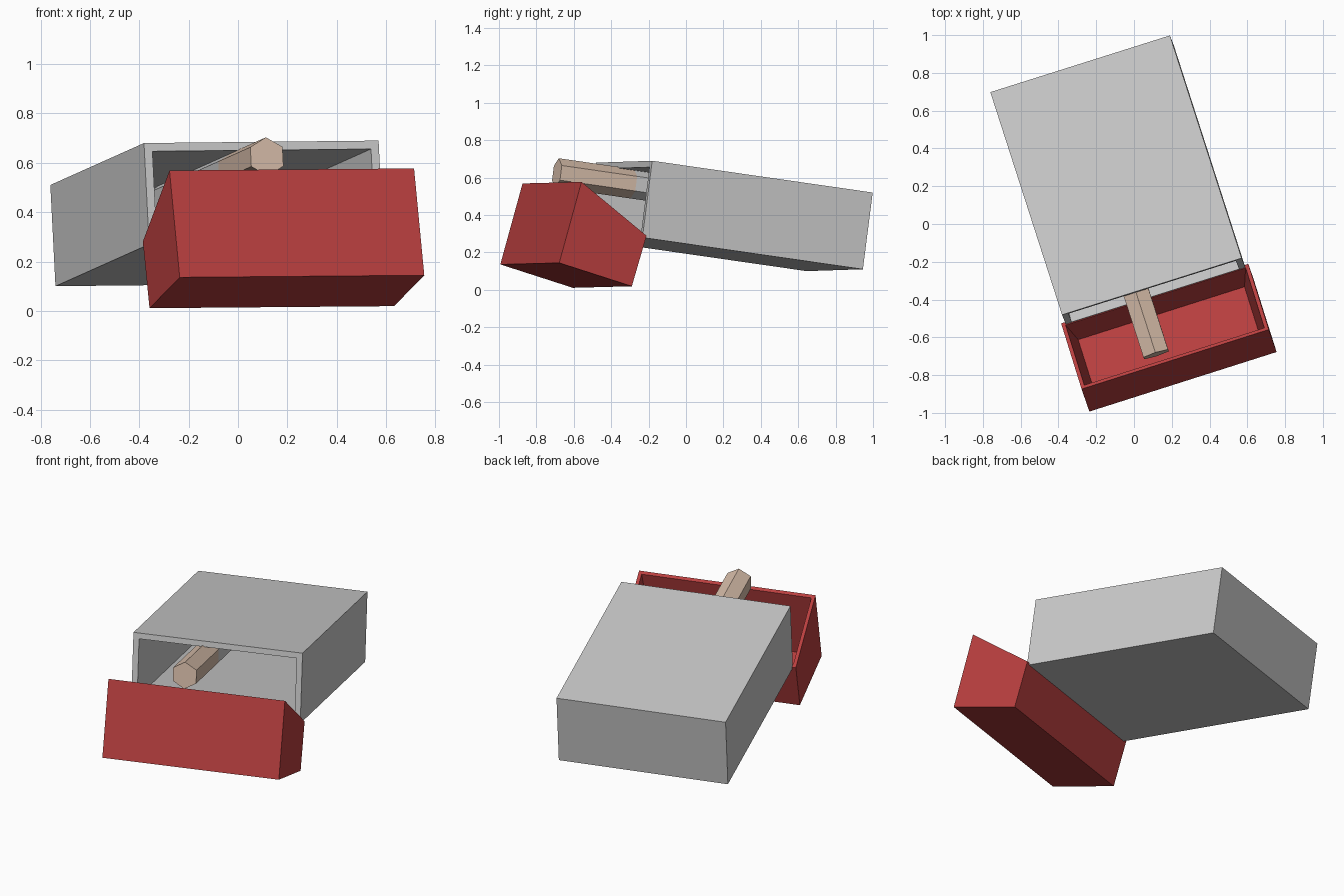
import bpy, bmesh
from mathutils import Matrix, Vector

if "Cube" in bpy.data.objects:
    bpy.data.objects.remove(bpy.data.objects["Cube"])


def frame(x, y, z, origin):
    """Placement matrix from three axes and an origin."""
    m = Matrix([Vector(a).normalized() for a in (x, y, z)]).transposed().to_4x4()
    m.translation = origin
    return m


def material(name, rgb):
    m = bpy.data.materials.new(name)
    m.diffuse_color = (*rgb, 1)
    m.use_nodes = True
    m.node_tree.nodes["Principled BSDF"].inputs["Base Color"].default_value = m.diffuse_color
    return m


def finish(name, bm, matrix, mat=None):
    bmesh.ops.transform(bm, matrix=matrix, verts=bm.verts)
    bmesh.ops.recalc_face_normals(bm, faces=bm.faces)
    me = bpy.data.meshes.new(name)
    bm.to_mesh(me)
    bm.free()
    ob = bpy.data.objects.new(name, me)
    bpy.context.collection.objects.link(ob)
    if mat:
        me.materials.append(mat)
    return ob


def hollow(bm, face, rim, place):
    """Inset the open face, then push it in; place() gives each floor corner."""
    bmesh.ops.inset_region(bm, faces=[face], thickness=rim, use_even_offset=True)
    new = bmesh.ops.extrude_discrete_faces(bm, faces=[face])["faces"][0]
    for v in new.verts:
        v.co = place(v.co)


red = material("red_card", (0.49, 0.05, 0.05))
tan = material("tan_filter", (0.68, 0.51, 0.40))

# Carton axes: width, length (front to back), thickness
WIDE = Vector((0.95, 0.30, 0.01)).normalized()
LONG = Vector((-0.38, 1.18, -0.17)).normalized()
THICK = WIDE.cross(LONG)

# Carton body, open at the front end
bm = bmesh.new()
bmesh.ops.create_cube(bm, size=1, matrix=Matrix.Diagonal((0.997, 1.25, 0.414, 1)))
bm.faces.ensure_lookup_table()
mouth = min(bm.faces, key=lambda f: f.calc_center_median().y)
hollow(bm, mouth, 0.034, lambda c: Vector((c.x, 0.59, c.z)))
finish("carton_body", bm, frame(WIDE, LONG, THICK, (-0.085, 0.2325, 0.395)))

# Hinged lid: side profile (forward, up) swept across the width
D, C, B, A = (Vector(p) for p in ((0, 0.285), (0.083, 0.015), (0.49, 0.14), (0.364, 0.573)))
HALF = 0.52
bm = bmesh.new()
sides = [[bm.verts.new((s * HALF, -p.x, p.y)) for p in (D, C, B, A)] for s in (-1, 1)]
for s in sides:
    bm.faces.new(s)
quads = [bm.faces.new((sides[0][i], sides[0][(i + 1) % 4], sides[1][(i + 1) % 4], sides[1][i]))
         for i in range(4)]
bmesh.ops.recalc_face_normals(bm, faces=bm.faces)
along = (B - C).normalized()
up = Vector((-along.y, along.x))


def lid_floor(c):
    p = C + 0.04 * (up + along) if -c.y < 0.18 else B + 0.04 * (up - along)
    return Vector(((HALF - 0.058) * (1 if c.x > 0 else -1), -p.x, p.y))


hollow(bm, quads[3], 0.02, lid_floor)
across = Vector((0.953, 0.303, 0.008))
level = Vector((-0.303, 0.953, 0))
finish("carton_lid", bm, frame(across, level, across.cross(level), (0.112, -0.368, 0)), red)

# Six-sided stick sliding out: tan tip, pale shaft
TIP = Vector((0.117, -0.69, 0.625))


def stick(name, start, length, mat=None):
    bm = bmesh.new()
    bmesh.ops.create_cone(bm, cap_ends=True, segments=6, radius1=0.079, radius2=0.079, depth=length)
    at = TIP + LONG * (start + length / 2)
    finish(name, bm, frame(THICK.cross(LONG), THICK, LONG, at), mat)


stick("stick_tip", 0, 0.427, tan)
stick("stick_shaft", 0.427, 0.98)
